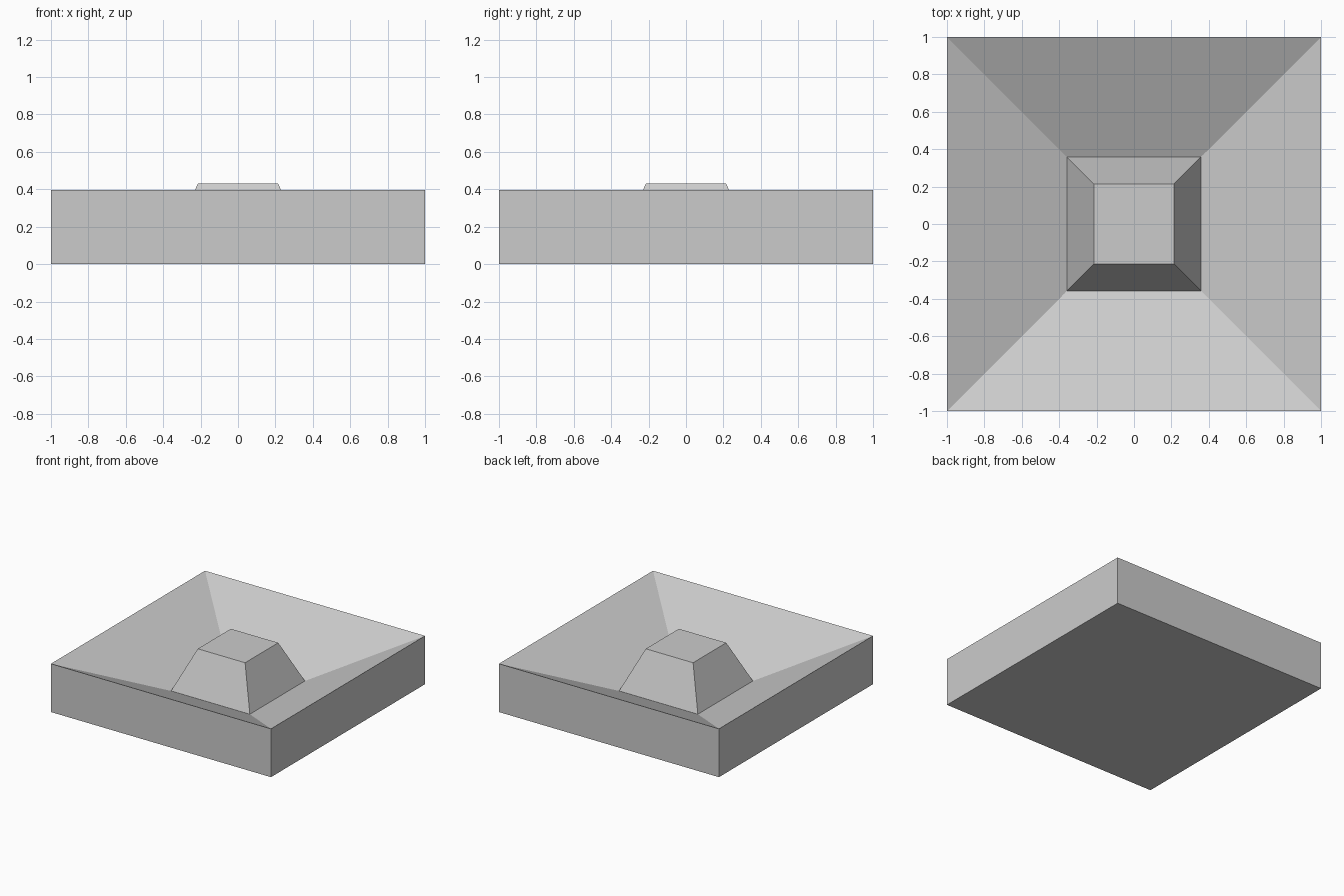
import bpy
import bmesh

# Remove the default object
cube = bpy.data.objects.get("Cube")
if cube:
    bpy.data.objects.remove(cube, do_unlink=True)

# Single grey material
grey = bpy.data.materials.new("light_grey")
grey.use_nodes = True
color = (0.6, 0.6, 0.6, 1.0)
grey.diffuse_color = color
grey.node_tree.nodes["Principled BSDF"].inputs["Base Color"].default_value = color


def square_ring(bm, half, z):
    corners = ((-1, -1), (1, -1), (1, 1), (-1, 1))
    return [bm.verts.new((x * half, y * half, z)) for x, y in corners]


def stepped_square(name, profile, material):
    """Closed solid lofted through square rings given as (half width, height)."""
    bm = bmesh.new()
    rings = [square_ring(bm, half, z) for half, z in profile]
    bm.faces.new(reversed(rings[0]))
    for low, high in zip(rings, rings[1:]):
        for i in range(4):
            j = (i + 1) % 4
            bm.faces.new((low[i], low[j], high[j], high[i]))
    bm.faces.new(rings[-1])
    mesh = bpy.data.meshes.new(name)
    bm.to_mesh(mesh)
    bm.free()
    mesh.materials.append(material)
    obj = bpy.data.objects.new(name, mesh)
    bpy.context.collection.objects.link(obj)
    return obj


# Square tray: outer wall, basin sloping inward, central tapered pedestal
stepped_square("tray_with_pedestal", [
    (1.0, 0.0),      # underside
    (1.0, 0.397),    # rim
    (0.358, 0.1),    # basin floor
    (0.215, 0.43),   # pedestal top
], grey)
